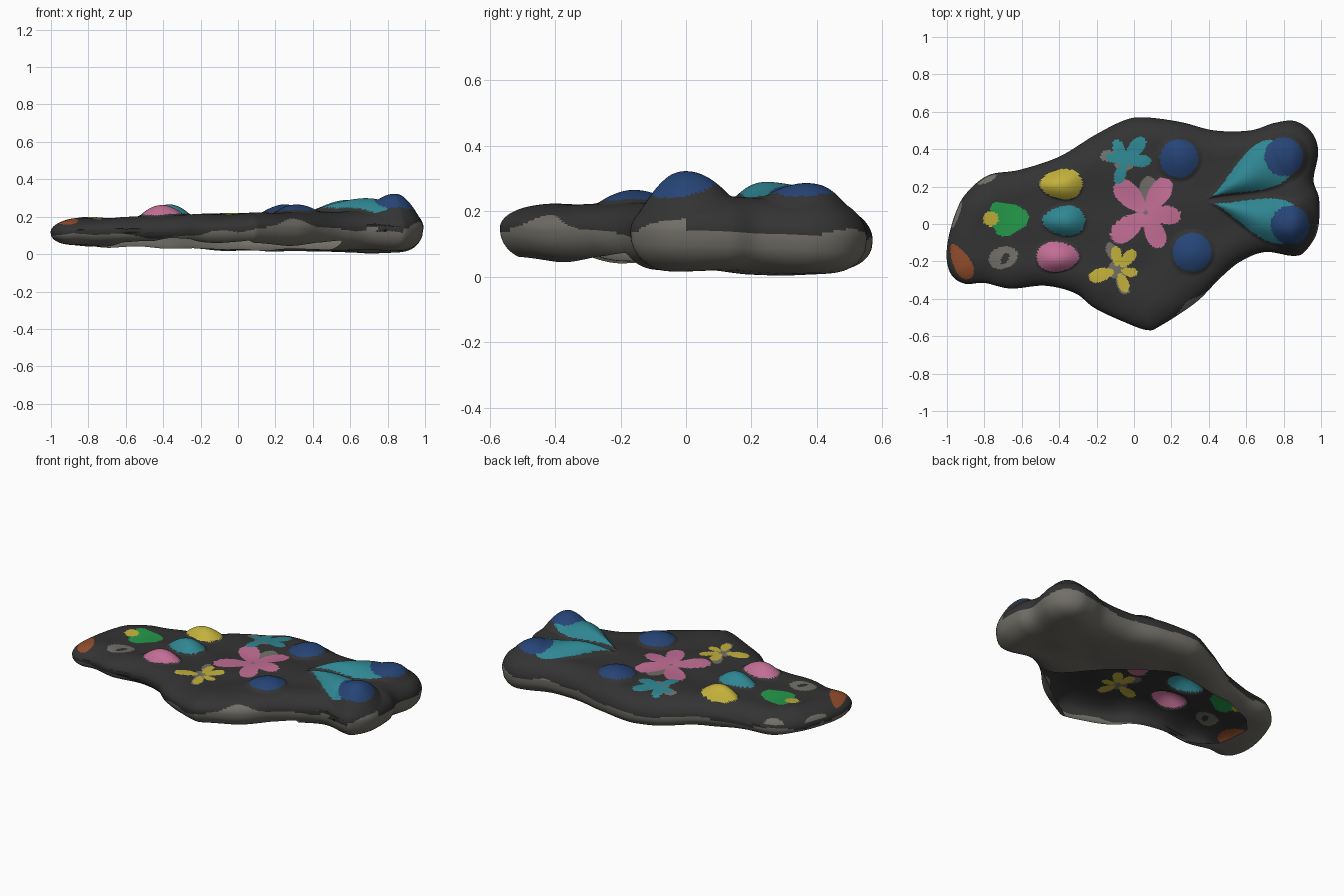
import bpy, bmesh, math
from mathutils import Vector, noise, kdtree, geometry

if "Cube" in bpy.data.objects:
    bpy.data.objects.remove(bpy.data.objects["Cube"])

# Colours
COLOURS = {
    "black": (0.033, 0.033, 0.033), "grey": (0.17, 0.16, 0.14),
    "blue": (0.019, 0.058, 0.18), "teal": (0.028, 0.24, 0.29),
    "pink": (0.54, 0.155, 0.30), "yellow": (0.55, 0.44, 0.045),
    "green": (0.018, 0.32, 0.07), "rust": (0.29, 0.075, 0.025),
}
NAMES = list(COLOURS)

# Stone outline, clockwise from the tail, and the opening underneath
OUTLINE = [(-1, -.2), (-.995, -.09), (-.957, .05), (-.9, .16), (-.78, .26), (-.61, .29),
           (-.4, .36), (-.21, .475), (-.05, .555), (.06, .57), (.25, .545), (.43, .5),
           (.62, .5), (.75, .54), (.86, .55), (.95, .49), (.985, .385), (.96, .235),
           (.99, .13), (.98, -.04), (.91, -.15), (.845, -.17), (.7, -.15), (.57, -.2),
           (.46, -.29), (.33, -.42), (.14, -.545), (.07, -.567), (-.05, -.525), (-.21, -.45),
           (-.315, -.37), (-.475, -.33), (-.66, -.345), (-.8, -.315), (-.9, -.32), (-.97, -.28)]
OPENING = [(.56, -.18), (.14, .24), (-.05, .33), (-.5, .25), (-.7, .17), (-.8, .06),
           (-.77, -.15), (-.62, -.29), (-.45, -.29), (-.2, -.41), (.06, -.53), (.45, -.25)]
CENTRE = Vector((0.1, 0.0))

SHAPES = []


def paint(colour, x, y, rx, ry, angle=0, taper=0, height=0, spread=1):
    """Tapered ellipse of colour, raised from the stone if it has a height."""
    SHAPES.append((colour, x, y, rx, ry, math.radians(angle), taper, height, spread))


def stroke(colour, start, end, width, taper, height=0, spread=1):
    """Leaf shape running from start to end."""
    a, b = Vector(start), Vector(end)
    m, d = (a + b) / 2, b - a
    paint(colour, m.x, m.y, d.length / 2, width,
          math.degrees(math.atan2(d.y, d.x)), taper, height, spread)


def flower(colour, heart, slim, gap, tips):
    """Grey heart with a petal towards each tip."""
    c = Vector(heart)
    paint("grey", c.x, c.y, .055, .05)
    for tip in tips:
        t = Vector(tip)
        stroke(colour, c.lerp(t, gap), t, (t - c).length * slim, .25)


# Bare patches on the rim
paint("grey", -.79, .25, .06, .03, 25)
paint("grey", -.95, .05, .08, .015, 70)
# Fins and spots
stroke("teal", (.42, .15), (.83, .385), .098, .9, .06, 1.15)
paint("teal", .67, .345, .075, .055, 30)
stroke("teal", (.43, .11), (.89, -.02), .094, .9, .06, 1.15)
for x, y, height, spread in ((.80, .36, .05, 1.3), (.835, -.005, .085, 1.4),
                             (.24, .35, .045, 1.2), (.31, -.15, .045, 1.2)):
    paint("blue", x, y, .103, .103, 0, 0, height, spread)
# Three drops
for colour, x, y, taper in (("yellow", -.39, .213, .2), ("teal", -.375, .018, .2),
                            ("pink", -.408, -.175, -.15)):
    paint(colour, x, y, .113, .08, 0, taper, .06, 1.1)
# Shield with a disc
paint("green", -.665, .03, .105, .078, 0, -.15)
paint("green", -.71, .083, .06, .034, -5)
paint("green", -.685, -.03, .055, .035, 5)
paint("yellow", -.765, .028, .042, .04)
# Ring and tail tip
paint("grey", -.70, -.18, .08, .058, 20)
paint("black", -.69, -.185, .033, .018, 60)
paint("rust", -.925, -.2, .105, .045, -62, .3)
# Flowers
paint("grey", .08, .17, .085, .055, 90)
flower("pink", (.065, .06), .255, .05,
       [(-.095, .225), (.185, .24), (.25, .04), (-.115, -.085), (.145, -.125)])
paint("grey", -.14, .365, .04, .03)
flower("teal", (-.05, .335), .23, 0,
       [(-.1, .45), (.055, .46), (.09, .34), (-.09, .215), (-.15, .365)])
stroke("grey", (-.09, -.2), (-.14, -.1), .03, 0)
stroke("grey", (-.09, -.25), (-.04, -.375), .03, .2)
flower("yellow", (-.085, -.245), .22, .15,
       [(-.1, -.12), (.005, -.14), (.02, -.265), (-.04, -.365), (-.24, -.29)])


def inside(shape, x, y, grow=1.0):
    """Squared relative radius in a tapered ellipse; below 1 is inside."""
    cx, cy, rx, ry, a, taper = shape[1:7]
    dx, dy = (x - cx) / grow, (y - cy) / grow
    u = (dx * math.cos(a) + dy * math.sin(a)) / rx
    if abs(u) >= 1:
        return 2.0
    v = (dy * math.cos(a) - dx * math.sin(a)) / (ry * (1 + taper * u))
    return u * u + v * v


def smooth_loop(pts, n):
    """Closed Catmull-Rom curve with n steps per point."""
    out, m = [], len(pts)
    for i in range(m):
        a, b, c, d = (Vector(pts[(i + k) % m]) for k in (-1, 0, 1, 2))
        for t in (k / n for k in range(n)):
            out.append(.5 * (2 * b + (c - a) * t + (2 * a - 5 * b + 4 * c - d) * t * t
                             + (3 * b - a - 3 * c + d) * t ** 3))
    return out


fine = smooth_loop(OUTLINE, 60)
tree = kdtree.KDTree(len(fine))
for i, p in enumerate(fine):
    tree.insert((p.x, p.y, 0), i)
tree.balance()
edge = smooth_loop(OUTLINE, 12)
raised = [s for s in SHAPES if s[7] > 0]


def rounding(d, width, power):
    return max(0, 1 - (1 - min(d / width, 1)) ** power) ** (1 / power)


def stone_point(p, at_edge, top):
    x, y = p
    d = 0 if at_edge else tree.find((x, y, 0))[2]
    mid = .125 - .03 * y + .015 * x + .012 * noise.noise(Vector((x * 4, y * 4, 7)))
    lump = .012 * noise.noise(Vector((x * 5, y * 5, 2)))
    if top:
        bump = 0
        for s in raised:
            q = inside(s, x, y, s[8])
            if q < 1:
                bump = max(bump, s[7] * (1 - q) ** 1.1)
        z = mid + (.215 + .028 * x + lump + bump - mid) * rounding(d, .14, 2)
    else:
        z = mid + (.03 - .015 * x - .025 * y + lump - mid) * rounding(d, .14, 2.2)
    return (x, y, max(z, 0))


def opening_fraction(p):
    """How far along the ray to the edge the underside opening reaches."""
    for i, a in enumerate(OPENING):
        b = OPENING[(i + 1) % len(OPENING)]
        hit = geometry.intersect_line_line_2d(CENTRE, p, Vector(a), Vector(b))
        if hit:
            return min((hit - CENTRE).length / (p - CENTRE).length, .96)
    return .95


def face_colour(c):
    """Grey low on the sides, painted shapes on top, black elsewhere."""
    limit = .108 + .015 * max(0, c.x) + .04 * noise.noise(Vector((c.x * 5, c.y * 5, 0)))
    if c.y < 0:
        limit += .07 * math.exp(-((c.x - .3) / .18) ** 2)
        limit += .06 * math.exp(-((c.x - .97) / .08) ** 2)
    if c.z < limit:
        return "grey"
    colour = "black"
    if c.z > .13:
        for s in SHAPES:
            if inside(s, c.x, c.y) < 1:
                colour = s[0]
    return colour


# Stone shell: rings from the middle of the top, over the edge, to the opening below
TOP, LOW = 100, 24
bm = bmesh.new()
fractions = [opening_fraction(p) for p in edge]
rings = []
for j in range(TOP + LOW + 1):
    ring = []
    for p, f in zip(edge, fractions):
        if j <= TOP:
            s = max(.004, 1 - (1 - j / TOP) ** 1.6)
        else:
            s = 1 - (1 - f) * ((j - TOP) / LOW) ** 1.4
        ring.append(bm.verts.new(stone_point(CENTRE.lerp(p, s), j == TOP, j <= TOP)))
    rings.append(ring)
bm.faces.new(rings[0][::-1])
for a, b in zip(rings, rings[1:]):
    for i in range(len(edge)):
        k = (i + 1) % len(edge)
        bm.faces.new((a[i], a[k], b[k], b[i]))
for face in bm.faces:
    face.smooth = True
    face.material_index = NAMES.index(face_colour(face.calc_center_median()))

mesh = bpy.data.meshes.new("painted_stone")
bm.to_mesh(mesh)
bm.free()
for name, rgb in COLOURS.items():
    mat = bpy.data.materials.new(name)
    mat.diffuse_color = (*rgb, 1)
    mat.use_nodes = True
    mat.node_tree.nodes["Principled BSDF"].inputs["Base Color"].default_value = mat.diffuse_color
    mesh.materials.append(mat)
stone = bpy.data.objects.new("painted_stone", mesh)
bpy.context.collection.objects.link(stone)
